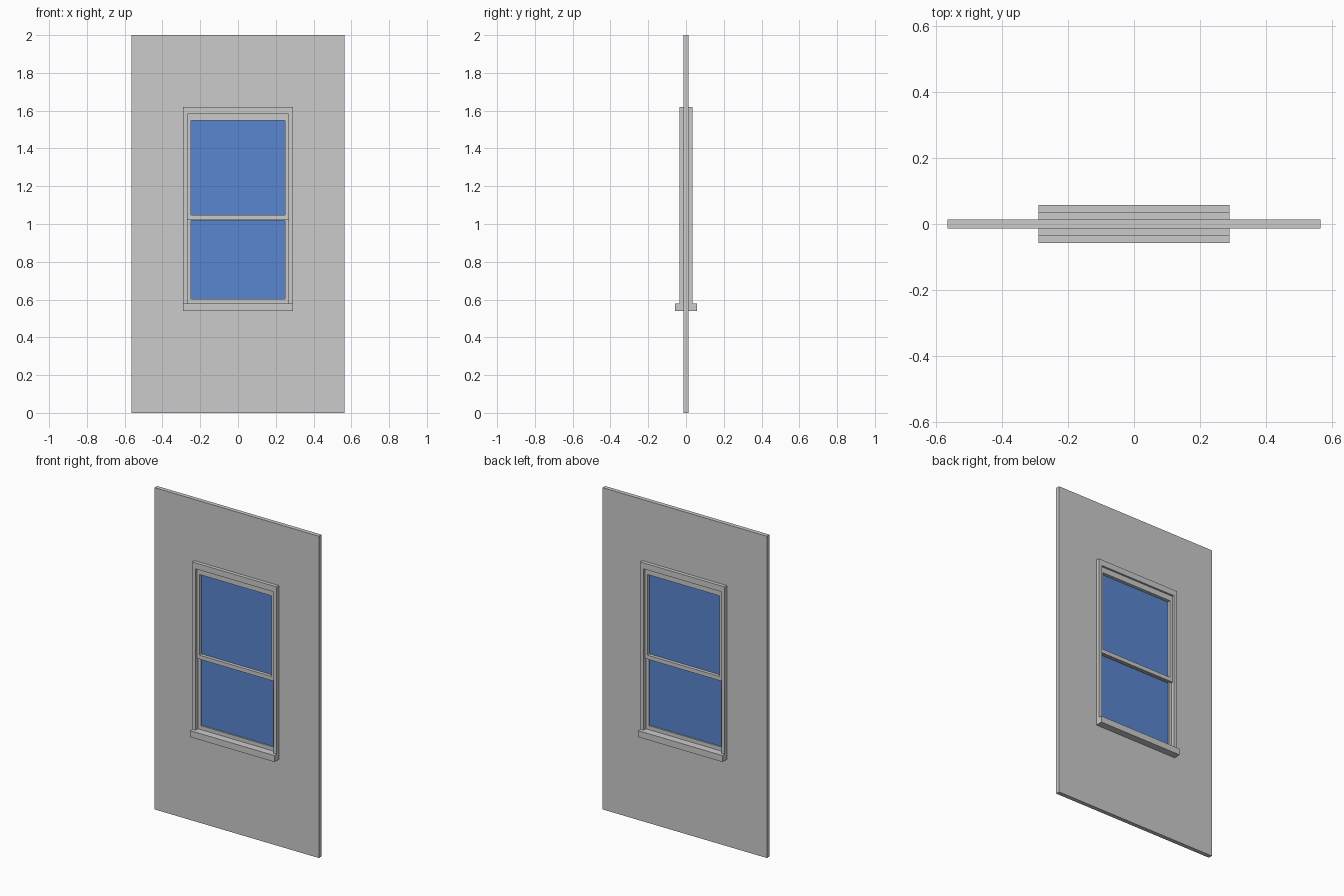
import bpy, bmesh

if "Cube" in bpy.data.objects:
    bpy.data.objects.remove(bpy.data.objects["Cube"])

glass_mat = bpy.data.materials.new("blue_glass")
glass_mat.diffuse_color = (0.10, 0.24, 0.62, 1)
glass_mat.use_nodes = True
glass_mat.node_tree.nodes["Principled BSDF"].inputs["Base Color"].default_value = glass_mat.diffuse_color


def finish(name, bm, mat=None):
    bmesh.ops.recalc_face_normals(bm, faces=bm.faces)
    mesh = bpy.data.meshes.new(name)
    bm.to_mesh(mesh)
    bm.free()
    obj = bpy.data.objects.new(name, mesh)
    bpy.context.collection.objects.link(obj)
    if mat:
        mesh.materials.append(mat)
    return obj


def extrude_y(bm, faces, half_y):
    """Extrude flat faces lying at y = -half_y through to y = +half_y."""
    res = bmesh.ops.extrude_face_region(bm, geom=faces, use_keep_orig=True)
    verts = [g for g in res["geom"] if isinstance(g, bmesh.types.BMVert)]
    bmesh.ops.translate(bm, verts=verts, vec=(0, 2 * half_y, 0))


def panel(name, outline, half_y, mat=None):
    """Solid from an x-z outline, centred on y = 0."""
    bm = bmesh.new()
    face = bm.faces.new([bm.verts.new((x, -half_y, z)) for x, z in outline])
    extrude_y(bm, [face], half_y)
    return finish(name, bm, mat)


def rect(hx, z0, z1):
    return [(-hx, z0), (hx, z0), (hx, z1), (-hx, z1)]


def frame(name, outer, inner, half_y):
    """Rectangular ring between two x-z rectangles."""
    bm = bmesh.new()
    o = [bm.verts.new((x, -half_y, z)) for x, z in outer]
    i = [bm.verts.new((x, -half_y, z)) for x, z in inner]
    faces = [bm.faces.new((o[k], o[(k + 1) % 4], i[(k + 1) % 4], i[k]))
             for k in range(4)]
    extrude_y(bm, faces, half_y)
    return finish(name, bm)


# Wall with the window opening
frame("wall", rect(0.565, 0, 2), rect(0.29, 0.54, 1.62), 0.013)

# Casing around sides and top, and the projecting sill
panel("casing", [(-0.29, 0.58), (-0.267, 0.58), (-0.267, 1.583), (0.267, 1.583),
                 (0.267, 0.58), (0.29, 0.58), (0.29, 1.62), (-0.29, 1.62)], 0.035)
panel("sill", rect(0.29, 0.54, 0.58), 0.057)

# Thick upper sash and thinner lower sash
frame("upper_sash", rect(0.267, 1.022, 1.583), rect(0.248, 1.047, 1.548), 0.023)
frame("lower_sash", rect(0.267, 0.58, 1.022), rect(0.248, 0.604, 1.018), 0.011)

# Panes
panel("upper_glass", rect(0.248, 1.047, 1.548), 0.003, glass_mat)
panel("lower_glass", rect(0.248, 0.604, 1.018), 0.003, glass_mat)
